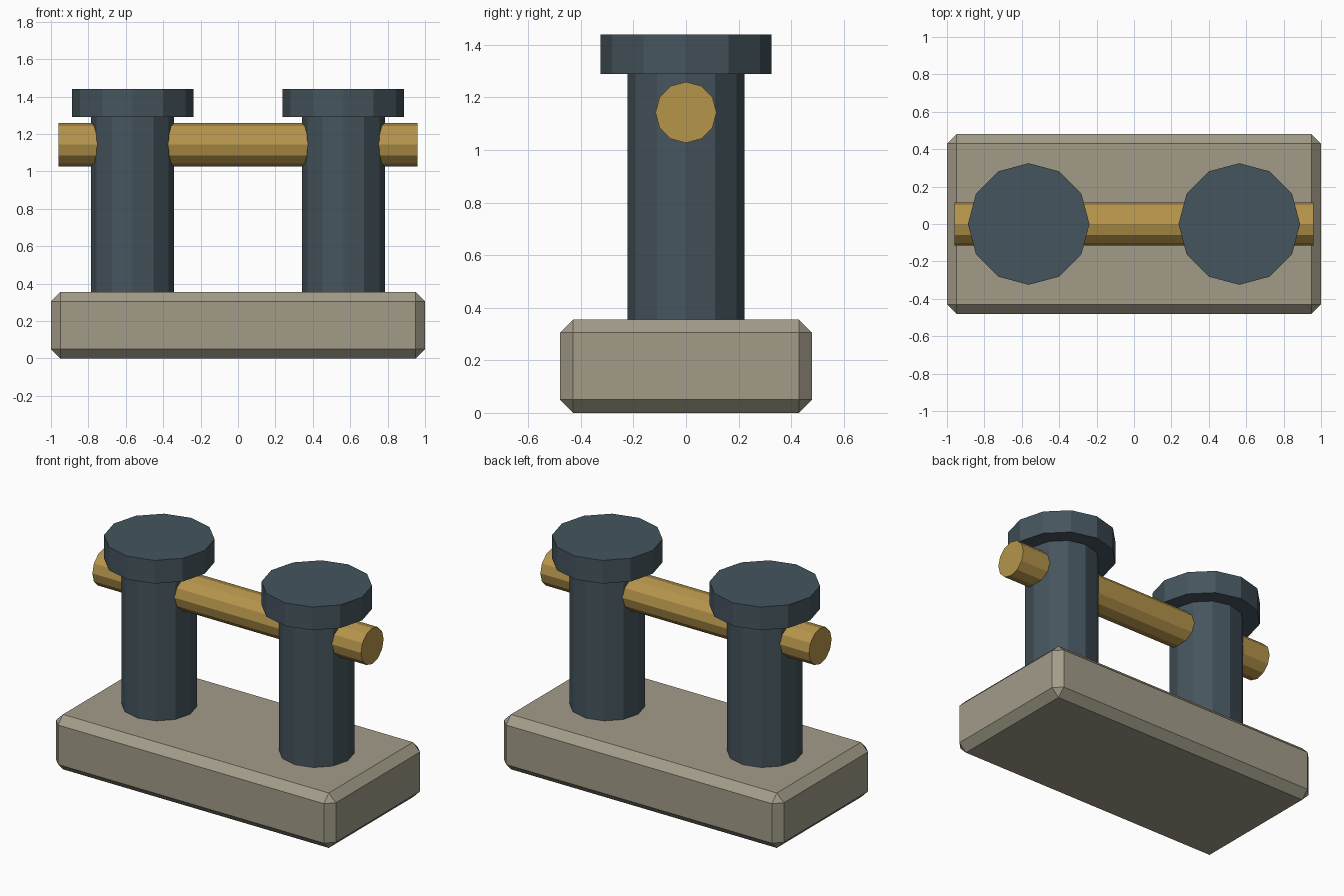
import bpy
from math import pi

if "Cube" in bpy.data.objects:
    bpy.data.objects.remove(bpy.data.objects["Cube"])


def material(name, rgb):
    mat = bpy.data.materials.new(name)
    mat.diffuse_color = (*rgb, 1)
    mat.use_nodes = True
    mat.node_tree.nodes["Principled BSDF"].inputs["Base Color"].default_value = mat.diffuse_color
    return mat


STONE = material("stone", (0.36, 0.33, 0.25))
IRON = material("iron", (0.06, 0.09, 0.11))
BRASS = material("brass", (0.47, 0.30, 0.07))


def cylinder(name, radius, length, centre, mat, rotation=(0, 0, 0)):
    bpy.ops.mesh.primitive_cylinder_add(vertices=12, radius=radius, depth=length,
                                        location=centre, rotation=rotation)
    obj = bpy.context.object
    obj.name = name
    obj.data.materials.append(mat)
    return obj


# Chamfered base block
BASE_H = 0.355
bpy.ops.mesh.primitive_cube_add(size=1, location=(0, 0, BASE_H / 2))
base = bpy.context.object
base.name = "base"
base.scale = (2.0, 0.96, BASE_H)
bpy.ops.object.transform_apply(location=False, rotation=False, scale=True)
base.data.materials.append(STONE)
bevel = base.modifiers.new("chamfer", 'BEVEL')
bevel.width = 0.05
bevel.segments = 1

# Two posts, each with a wide cap
for side, x in (("left", -0.563), ("right", 0.563)):
    cylinder(f"{side}_post", 0.222, 1.29 - BASE_H, (x, 0, (1.29 + BASE_H) / 2), IRON)
    cylinder(f"{side}_cap", 0.325, 0.15, (x, 0, 1.365), IRON)

# Crossbar running through both posts
cylinder("crossbar", 0.116, 1.92, (0, 0, 1.143), BRASS, (0, pi / 2, 0))
